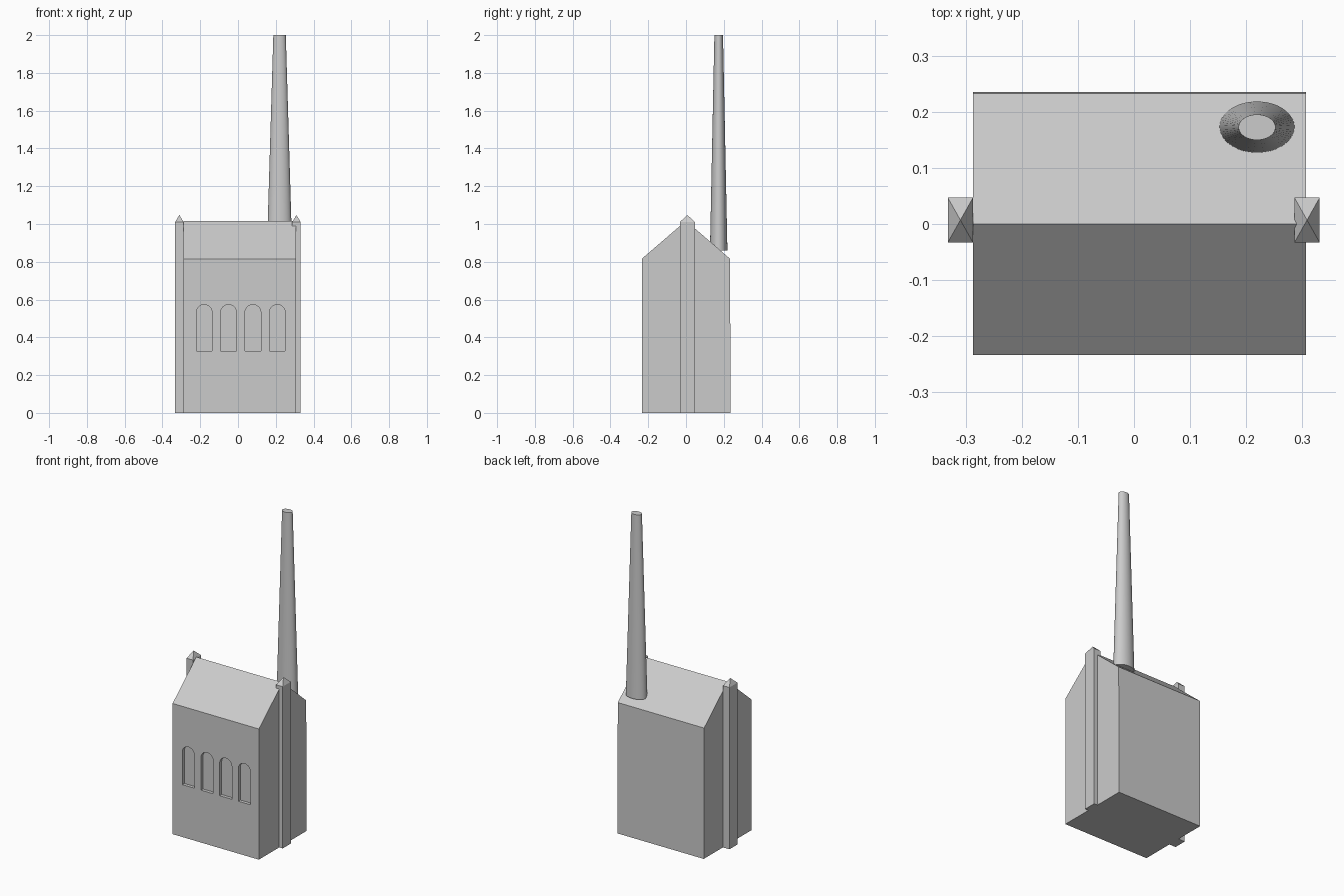
import bpy, bmesh
from math import pi, sin, cos

if "Cube" in bpy.data.objects:
    bpy.data.objects.remove(bpy.data.objects["Cube"])


def mesh_object(name, bm):
    bmesh.ops.recalc_face_normals(bm, faces=bm.faces)
    me = bpy.data.meshes.new(name)
    bm.to_mesh(me)
    bm.free()
    ob = bpy.data.objects.new(name, me)
    bpy.context.collection.objects.link(ob)
    return ob


def extrude_profile(bm, points, offset):
    face = bm.faces.new([bm.verts.new(p) for p in points])
    ext = bmesh.ops.extrude_face_region(bm, geom=[face], use_keep_orig=True)
    moved = [v for v in ext["geom"] if isinstance(v, bmesh.types.BMVert)]
    bmesh.ops.translate(bm, verts=moved, vec=offset)


# Gabled building body
X0, X1 = -0.288, 0.308
gable = [(-0.234, 0), (0.236, 0), (0.233, 0.816), (0, 1.017), (-0.234, 0.816)]
bm = bmesh.new()
extrude_profile(bm, [(X0, y, z) for y, z in gable], (X1 - X0, 0, 0))
body = mesh_object("building_body", bm)

# Four arched window recesses cut in the front wall
RADIUS, SILL, SPRING, DEPTH = 0.042, 0.327, 0.531, 0.02
bm = bmesh.new()
for i in range(4):
    cx = -0.179 + 0.129 * i
    arch = [(cx - RADIUS, SILL), (cx + RADIUS, SILL)]
    arch += [(cx + RADIUS * cos(pi * k / 16), SPRING + RADIUS * sin(pi * k / 16))
             for k in range(17)]
    extrude_profile(bm, [(x, -0.30, z) for x, z in arch], (0, 0.066 + DEPTH, 0))
cutter = mesh_object("window_cutter", bm)
cutter.hide_render = True
mod = body.modifiers.new("windows", "BOOLEAN")
mod.operation = "DIFFERENCE"
mod.solver = "EXACT"
mod.object = cutter
bpy.context.view_layer.objects.active = body
bpy.ops.object.modifier_apply(modifier=mod.name)
bpy.data.objects.remove(cutter)

# Gable-end pilasters with pyramid caps
for name, xa, xb in (("left_pilaster", -0.333, -0.288), ("right_pilaster", 0.287, 0.332)):
    ya, yb, top, tip = -0.033, 0.047, 1.01, 1.048
    bm = bmesh.new()
    extrude_profile(bm, [(xa, ya, 0), (xb, ya, 0), (xb, yb, 0), (xa, yb, 0)], (0, 0, top))
    cap = max(bm.faces, key=lambda f: f.calc_center_median().z)
    apex = bmesh.ops.poke(bm, faces=[cap])["verts"][0]
    apex.co.z = tip
    mesh_object(name, bm)

# Tapered oval chimney
bpy.ops.mesh.primitive_cone_add(vertices=64, radius1=0.067, radius2=0.033,
                                depth=1.14, location=(0.22, 0.173, 1.43))
chimney = bpy.context.object
chimney.name = "chimney"
chimney.scale.y = 0.69
bpy.ops.object.transform_apply(location=False, rotation=False, scale=True)
bpy.ops.object.shade_smooth_by_angle()
